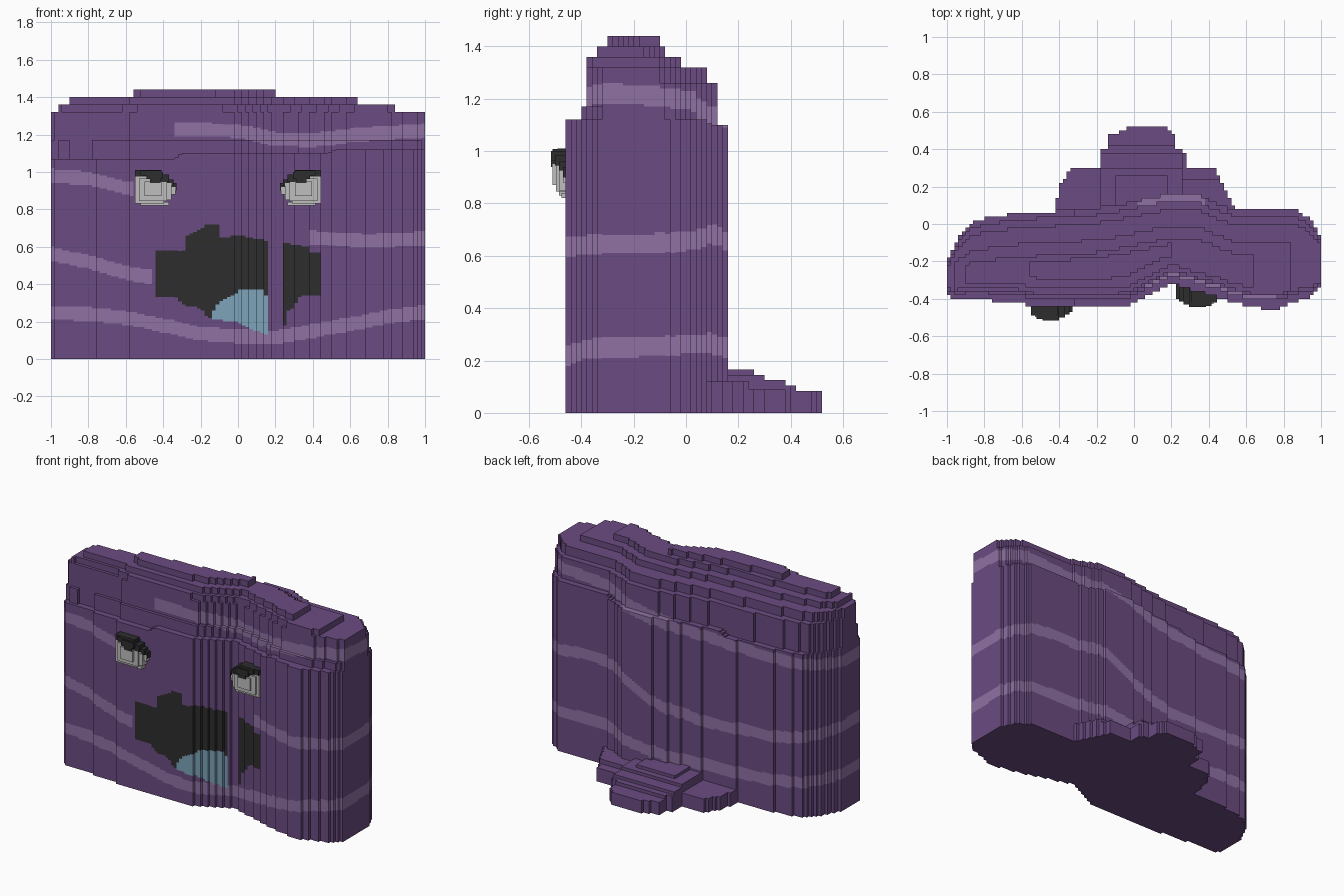
import bpy, bmesh, math

if "Cube" in bpy.data.objects:
    bpy.data.objects.remove(bpy.data.objects["Cube"], do_unlink=True)

CELL = 0.02


def material(name, rgb):
    m = bpy.data.materials.new(name)
    m.use_nodes = True
    m.diffuse_color = (*rgb, 1)
    m.node_tree.nodes["Principled BSDF"].inputs["Base Color"].default_value = (*rgb, 1)
    return m


MATS = [material("purple", (0.147, 0.072, 0.223)),
        material("light_purple", (0.275, 0.165, 0.37)),
        material("charcoal", (0.027, 0.027, 0.027)),
        material("eye_grey", (0.52, 0.52, 0.52)),
        material("tongue_blue", (0.205, 0.37, 0.49))]
PURPLE, STRIPE, BLACK, GREY, BLUE = range(5)


def lerp(points, x):
    """Piecewise linear value at x."""
    if x <= points[0][0]:
        return points[0][1]
    for (x0, v0), (x1, v1) in zip(points, points[1:]):
        if x <= x1:
            return v0 + (v1 - v0) * (x - x0) / (x1 - x0)
    return points[-1][1]


def make_object(name, bm):
    bmesh.ops.remove_doubles(bm, verts=bm.verts, dist=1e-5)
    bmesh.ops.recalc_face_normals(bm, faces=bm.faces)
    me = bpy.data.meshes.new(name)
    bm.to_mesh(me)
    bm.free()
    for m in MATS:
        me.materials.append(m)
    ob = bpy.data.objects.new(name, me)
    bpy.context.collection.objects.link(ob)
    return ob


def build_columns(name, height, paint, y0, y1):
    """Blocky solid of square columns; faces are cut where the paint changes."""
    bm = bmesh.new()

    def quad(pts, mat):
        bm.faces.new([bm.verts.new(p) for p in pts]).material_index = mat

    nx, ny = round(2 / CELL), round((y1 - y0) / CELL)
    mid = lambda i, j: (-1 + (i + 0.5) * CELL, y0 + (j + 0.5) * CELL)
    H = {(i, j): height(*mid(i, j)) for i in range(nx) for j in range(ny)}
    r = CELL / 2
    for (i, j), h in H.items():
        if h <= 0:
            continue
        x, y = mid(i, j)
        ring = [(x - r, y - r), (x + r, y - r), (x + r, y + r), (x - r, y + r)]
        quad([(*p, h) for p in ring], paint(x, y, h))
        quad([(*p, 0) for p in reversed(ring)], PURPLE)
        for k, (di, dj) in enumerate([(0, -1), (1, 0), (0, 1), (-1, 0)]):
            low = H.get((i + di, j + dj), 0)
            if low >= h:
                continue
            a, b = ring[k], ring[(k + 1) % 4]
            n = max(1, math.ceil((h - low) / 0.01))
            zs = [low + (h - low) * s / n for s in range(n + 1)]
            cols = [paint(x, y, (p + q) / 2) for p, q in zip(zs, zs[1:])]
            start = 0
            for s in range(1, n + 1):
                if s == n or cols[s] != cols[start]:
                    quad([(*a, zs[start]), (*b, zs[start]), (*b, zs[s]), (*a, zs[s])], cols[start])
                    start = s
    return make_object(name, bm)


# Body outline seen from above
FRONT = [(-1, -.36), (-.96, -.40), (-.65, -.415), (-.5, -.45), (-.12, -.445), (-.02, -.43),
         (.1, -.37), (.18, -.325), (.24, -.33), (.45, -.39), (.55, -.425), (.68, -.45),
         (.77, -.45), (.86, -.42), (.95, -.385), (1, -.34)]
BACK = [(-1, -.20), (-.94, -.07), (-.88, 0), (-.8, .03), (-.63, .06), (-.42, .07), (-.2, .085),
        (-.05, .11), (.1, .14), (.2, .16), (.34, .16), (.42, .12), (.55, .07), (.88, .07),
        (.94, .03), (1, -.07)]
LEDGE = [(-.34, 1.07), (-.3, 1.10), (.48, 1.10), (.52, 1.12)]


def body_height(x, y):
    f, b = lerp(FRONT, x), lerp(BACK, x)
    if not f <= y <= b:
        return 0
    s = min(1, (b - f) / 0.46)
    df, db = (y - f) / s, (b - y) / s
    h = lerp(LEDGE, x)
    if df > .04 and db > .035:
        h = 1.17
    if df > .06 and db > .035:
        h = 1.26
    if df > .06 and db > .08:
        h = 1.32
    for lo, hi, fi, bi, top in [(-.96, .85, .07, .17, 1.36), (-.90, .65, .10, .235, 1.40),
                                (-.57, .19, .155, .265, 1.44)]:
        if lo < x < hi and df > fi and db > bi:
            h = top
    return h


# Stripe centre heights along the front and along the back
BANDS = [
    ([(-1, .245), (-.8, .24), (-.6, .22), (-.4, .18), (-.2, .135), (0, .12), (.2, .115), (.4, .15),
      (.6, .185), (.8, .225), (1, .25)],
     [(-1, .24), (-.5, .2), (0, .2), (.5, .27), (1, .26)]),
    ([(-1, .56), (-.8, .52), (-.6, .46), (-.45, .435), (.38, .65), (.7, .63), (1, .645)],
     [(-1, .55), (-.7, .5), (-.2, .48), (.1, .53), (.4, .68), (.7, .69), (1, .65)]),
    ([(-1, .98), (-.8, .965), (-.6, .915), (-.56, .91), (-.34, 1.23), (-.2, 1.225), (0, 1.22),
      (.2, 1.175), (.4, 1.17), (.6, 1.195), (.8, 1.21), (1, 1.22)],
     [(-1, 1.0), (-.5, 1.02), (0, 1.06), (.25, 1.11), (.5, 1.16), (1, 1.2)])]

# Upper and lower edges of the mouth halves and tongue
MOUTH = [([(-.43, .58), (-.285, .58), (-.28, .66), (-.2, .69), (-.18, .72), (-.11, .72), (-.1, .65),
           (.02, .66), (.16, .63)],
          [(-.43, .33), (-.32, .33), (-.3, .29), (-.2, .27), (-.16, .22), (.16, .2)]),
         ([(.235, .62), (.38, .6), (.385, .57), (.44, .57)],
          [(.235, .18), (.25, .18), (.255, .26), (.3, .27), (.31, .3), (.34, .34), (.44, .34)])]
TONGUE = ([(-.14, .25), (-.1, .31), (-.02, .34), (0, .37), (.13, .37), (.16, .33)],
          [(-.14, .21), (0, .2), (.03, .18), (.1, .15), (.16, .13)])


def within(shape, x, z):
    top, low = shape
    return top[0][0] <= x <= top[-1][0] and lerp(low, x) < z < lerp(top, x)


def body_paint(x, y, z):
    if y < lerp(FRONT, x) + 0.06:
        if within(TONGUE, x, z):
            return BLUE
        if any(within(m, x, z) for m in MOUTH):
            return BLACK
    t = min(1, max(0, (y + .25) / .25))
    for n, (front, back) in enumerate(BANDS):
        if t < .5 and ((n == 2 and -.57 < x < -.33) or (n == 1 and -.45 < x < .38)):
            continue
        if abs(z - (1 - t) * lerp(front, x) - t * lerp(back, x)) < .037:
            return STRIPE
    return PURPLE


build_columns("body", body_height, body_paint, -.46, .18)

# Low three-lobed tail behind the body
TAIL = [(-.42, .08), (-.4, .2), (-.37, .25), (-.33, .31), (-.185, .31), (-.18, .4), (-.14, .41),
        (-.13, .48), (-.04, .5), (-.03, .52), (.17, .52), (.21, .49), (.22, .4), (.27, .39),
        (.275, .31), (.42, .31), (.45, .25), (.5, .17), (.54, .08)]


def tail_height(x, y):
    if not (-.42 < x < .54 and y < lerp(TAIL, x)):
        return 0
    if -.1 < x < .17 and y < .26:
        return .165
    if -.18 < x < .26:
        return .145 if y < .31 else .125 if y < .39 else .105 if y < .43 else .083
    return .12 if x > 0 and y < .25 else .09


build_columns("tail", tail_height, lambda x, y, z: PURPLE, 0, .52)


def build_boxes(name, boxes, mat):
    """One object made of boxes given as (x0, x1, y0, y1, z0, z1)."""
    bm = bmesh.new()
    for x0, x1, y0, y1, z0, z1 in boxes:
        for v in bmesh.ops.create_cube(bm, size=1)["verts"]:
            v.co = (x0 if v.co.x < 0 else x1, y0 if v.co.y < 0 else y1, z0 if v.co.z < 0 else z1)
    ob = make_object(name, bm)
    for p in ob.data.polygons:
        p.material_index = mat


# Bulging eyes with heavy stepped lids and small pupils
def build_eye(side, cx, s, yf, yb):
    """s is +1 when the inner corner points to +x."""
    def bx(a, b, proud, z0, z1):
        x0, x1 = sorted((cx + s * a, cx + s * b))
        return (x0, x1, yf + proud, yb, z0, z1)
    build_boxes(side + "_eye", [bx(-.11, .045, .03, .83, .98), bx(-.09, .06, .018, .845, .965),
                                bx(-.06, .03, .006, .87, .95), bx(.03, .085, .03, .85, .94),
                                bx(.06, .105, .045, .88, .92), bx(-.08, .07, .04, .82, .84)], GREY)
    build_boxes(side + "_eyelid", [bx(-.11, .03, .025, .975, 1.01), bx(-.08, .03, .006, .98, 1.008),
                                   bx(-.05, .04, 0, .962, 1.0), bx(.025, .07, .015, .945, .985),
                                   bx(.06, .095, .03, .925, .96), bx(.085, .11, .045, .9, .94)], BLACK)
    build_boxes(side + "_pupil", [bx(-.03, .025, 0, .94, .975)], BLACK)


build_eye("right", -.44, 1, -.515, -.42)
build_eye("left", .335, -1, -.445, -.31)
